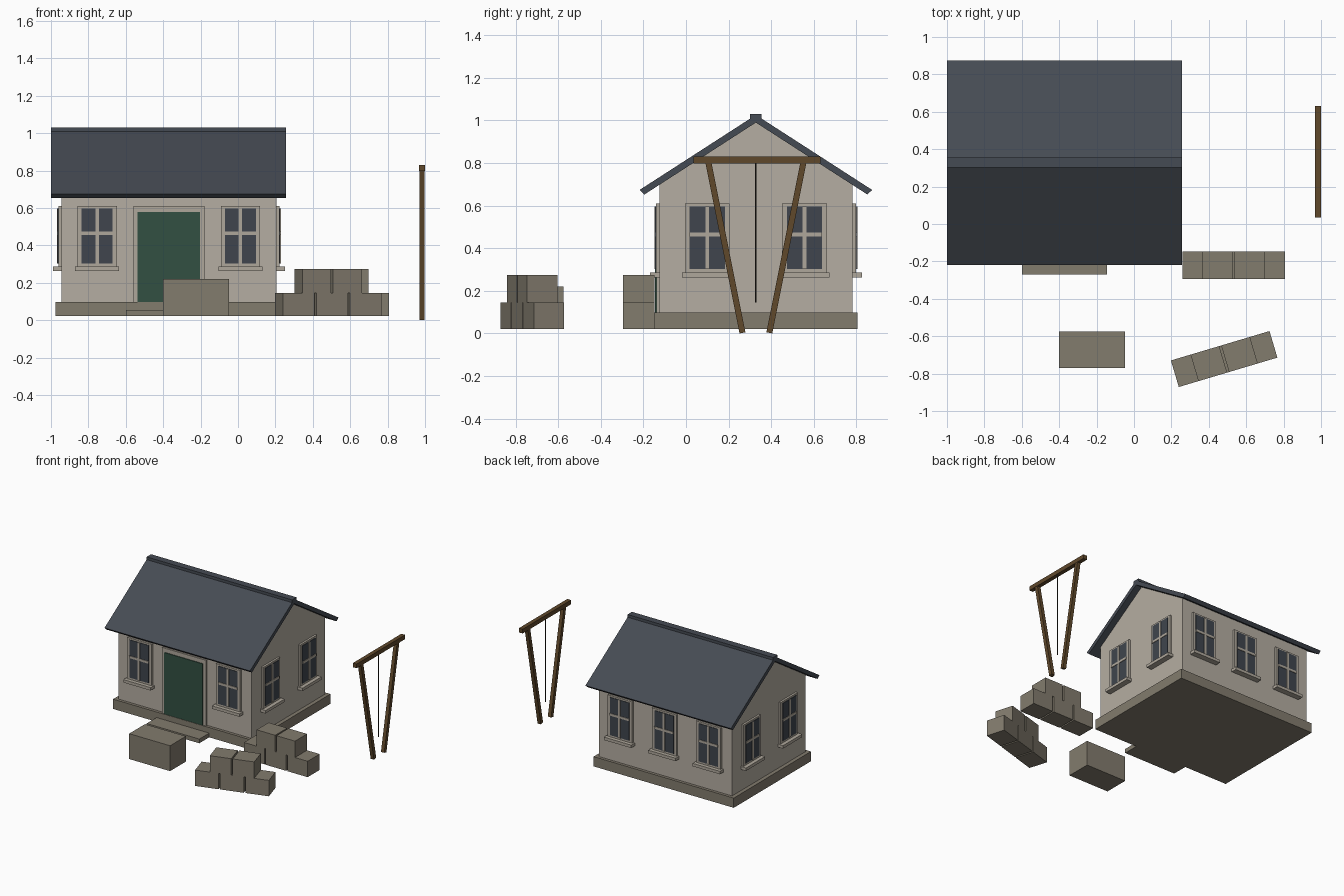
import bpy
import bmesh
from math import atan2, hypot, pi, radians
from mathutils import Matrix, Vector

cube = bpy.data.objects.get("Cube")
if cube:
    bpy.data.objects.remove(cube, do_unlink=True)


def material(name, r, g, b):
    m = bpy.data.materials.new(name)
    m.use_nodes = True
    m.diffuse_color = (r, g, b, 1)
    bsdf = m.node_tree.nodes["Principled BSDF"]
    bsdf.inputs["Base Color"].default_value = (r, g, b, 1)
    bsdf.inputs["Roughness"].default_value = 0.9
    return m


PLASTER = material("plaster", 0.46, 0.42, 0.36)
TRIM = material("trim", 0.43, 0.39, 0.33)
STONE = material("stone", 0.225, 0.2, 0.155)
SLATE = material("slate", 0.06, 0.07, 0.087)
GLASS = material("glass", 0.05, 0.06, 0.075)
DOOR = material("door_green", 0.032, 0.08, 0.055)
WOOD = material("wood", 0.115, 0.065, 0.024)
ROPE = material("rope", 0.03, 0.024, 0.018)


def finish(name, bm, mat):
    bmesh.ops.recalc_face_normals(bm, faces=bm.faces)
    mesh = bpy.data.meshes.new(name)
    bm.to_mesh(mesh)
    bm.free()
    mesh.materials.append(mat)
    obj = bpy.data.objects.new(name, mesh)
    bpy.context.collection.objects.link(obj)
    return obj


def box(name, xs, ys, zs, mat, frame=Matrix()):
    """Box between (low, high) limits on each axis, placed by a frame."""
    bm = bmesh.new()
    lo, hi = Vector((xs[0], ys[0], zs[0])), Vector((xs[1], ys[1], zs[1]))
    place = Matrix.Translation((lo + hi) / 2) @ Matrix.Diagonal((*(hi - lo), 1))
    bmesh.ops.create_cube(bm, size=1, matrix=frame @ place)
    return finish(name, bm, mat)


def prism(name, profile, xs, mat):
    """Extrude a (y, z) profile along x."""
    bm = bmesh.new()
    face = bm.faces.new([bm.verts.new((xs[0], y, z)) for y, z in profile])
    new = bmesh.ops.extrude_face_region(bm, geom=[face])["geom"]
    verts = [v for v in new if isinstance(v, bmesh.types.BMVert)]
    bmesh.ops.translate(bm, verts=verts, vec=(xs[1] - xs[0], 0, 0))
    return finish(name, bm, mat)


# House body
CX, CY = -0.37, 0.328
HX, HY = 0.575, 0.453
BASE, FLOOR = 0.022, 0.098
SLOPE, RIDGE = 0.645, 0.99
box("plinth", (CX - 0.605, CX + 0.605), (CY - 0.476, CY + 0.476), (BASE, FLOOR), STONE)
eave = RIDGE - SLOPE * HY
prism("walls", [(CY - HY, FLOOR), (CY + HY, FLOOR), (CY + HY, eave), (CY, RIDGE), (CY - HY, eave)],
      (CX - HX, CX + HX), PLASTER)
box("door_step", (-0.6, -0.145), (-0.27, -0.14), (BASE, 0.055), STONE)

# Roof slopes and ridge cap
ROOF_X = (-1.0, 0.256)
for side, label in ((-1, "front"), (1, "back")):
    prism(label + "_roof_slope",
          [(CY, RIDGE), (CY + side * 0.523, RIDGE - SLOPE * 0.523),
           (CY + side * 0.546, RIDGE + 0.036 - SLOPE * 0.546), (CY, RIDGE + 0.036)],
          ROOF_X, SLATE)
box("ridge_cap", ROOF_X, (CY - 0.027, CY + 0.027), (0.995, 1.03), SLATE)


def wall_frame(x, y, angle):
    return Matrix.Translation((x, y, 0)) @ Matrix.Rotation(angle, 4, "Z")


def window(name, frame):
    """Window facing local -y, with its wall plane at y = 0."""
    box(name + "_surround", (-0.105, 0.105), (-0.016, 0.01), (0.28, 0.61), TRIM, frame)
    box(name + "_glass", (-0.083, 0.083), (-0.02, 0), (0.302, 0.597), GLASS, frame)
    box(name + "_upright_bar", (-0.009, 0.009), (-0.024, 0), (0.302, 0.597), TRIM, frame)
    box(name + "_cross_bar", (-0.083, 0.083), (-0.024, 0), (0.456, 0.474), TRIM, frame)
    box(name + "_sill", (-0.118, 0.118), (-0.045, 0.01), (0.264, 0.287), TRIM, frame)


# Windows on all four walls
for i in (-1, 0, 1):
    window(f"back_window_{i + 2}", wall_frame(CX + i * 0.383, CY + HY, pi))
    if i:
        window(f"front_window_{i + 2}", wall_frame(CX + i * 0.383, CY - HY, 0))
        window(f"left_window_{i + 2}", wall_frame(CX + HX, CY + i * 0.228, pi / 2))
        window(f"right_window_{i + 2}", wall_frame(CX - HX, CY + i * 0.228, -pi / 2))

# Front door
front = wall_frame(CX, CY - HY, 0)
box("door_surround", (-0.19, 0.19), (-0.014, 0.01), (FLOOR, 0.61), TRIM, front)
box("door", (-0.166, 0.166), (-0.02, 0), (FLOOR, 0.578), DOOR, front)


def block_wall(name, x, y, angle):
    """Three blocks with two more stacked on top."""
    frame = wall_frame(x, y, angle)
    for count, length, z0, z1 in ((3, 0.176, BASE, 0.146), (2, 0.16, 0.146, 0.274)):
        for i in range(count):
            mid = (i - (count - 1) / 2) * (length + 0.011)
            box(f"{name}_block_{count}_{i}", (mid - length / 2, mid + length / 2),
                (-0.074, 0.074), (z0, z1), STONE, frame)


# Stone block walls and trough block
block_wall("straight_wall", 0.533, -0.221, 0)
block_wall("angled_wall", 0.482, -0.722, radians(16.6))
box("stone_trough", (-0.4, -0.047), (-0.77, -0.575), (BASE, 0.22), STONE)

# Wooden hoist with leaning posts and a hanging rope
HOIST_X = 0.984
for side, label in ((-1, "front"), (1, "back")):
    dy, dz = side * 0.168, 0.84
    lean = (Matrix.Translation((HOIST_X, CY + side * 0.063, 0.003))
            @ Matrix.Rotation(-atan2(dy, dz), 4, "X"))
    box(label + "_hoist_post", (-0.014, 0.014), (-0.014, 0.014), (0, hypot(dy, dz) - 0.02), WOOD, lean)
box("hoist_beam", (HOIST_X - 0.016, HOIST_X + 0.016), (0.035, 0.632), (0.797, 0.83), WOOD)
bm = bmesh.new()
bmesh.ops.create_cone(bm, cap_ends=True, segments=8, radius1=0.004, radius2=0.004, depth=0.66,
                      matrix=Matrix.Translation((HOIST_X, CY, 0.475)))
finish("hoist_rope", bm, ROPE)
